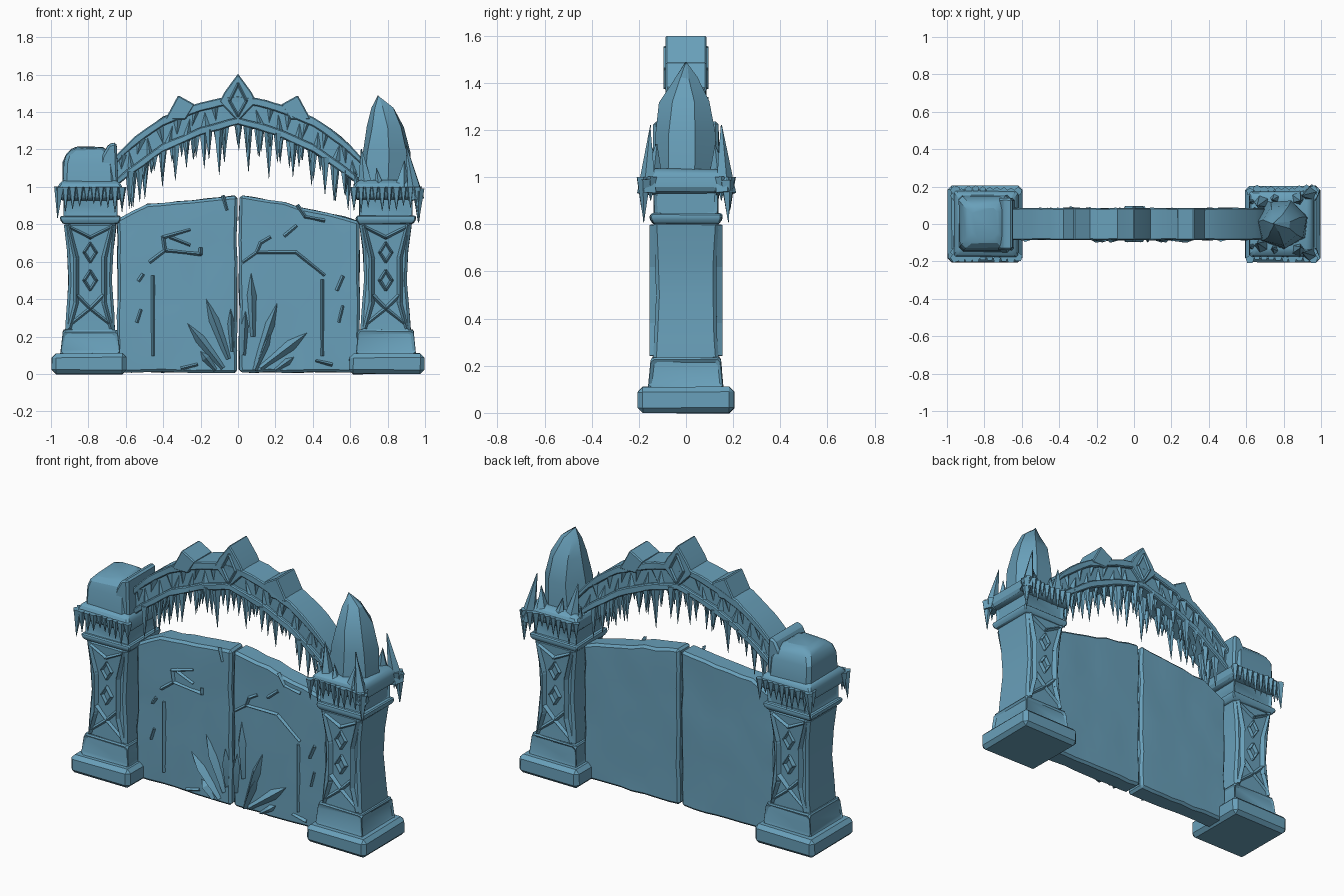
import bpy, bmesh, math, random
from mathutils import Vector, Matrix

random.seed(7)
cube = bpy.data.objects.get("Cube")
if cube:
    bpy.data.objects.remove(cube, do_unlink=True)

ice = bpy.data.materials.new("frosty blue stone")
ice.use_nodes = True
ICE_RGBA = (0.14, 0.35, 0.49, 1)
ice.diffuse_color = ICE_RGBA
for node in ice.node_tree.nodes:
    if node.type == 'BSDF_PRINCIPLED':
        node.inputs["Base Color"].default_value = ICE_RGBA
        node.inputs["Roughness"].default_value = 0.8


def finish(name, bm, bevel=0, jitter=0):
    """Chip the surface, soften sharp edges and turn the bmesh into an object."""
    bmesh.ops.recalc_face_normals(bm, faces=bm.faces)
    for v in bm.verts:
        v.co += Vector(random.uniform(-jitter, jitter) for _ in range(3))
    if bevel:
        sharp = [e for e in bm.edges if len(e.link_faces) == 2 and e.calc_face_angle(0) > 0.6]
        bmesh.ops.bevel(bm, geom=sharp, offset=bevel, segments=1, affect='EDGES',
                        clamp_overlap=True)
    mesh = bpy.data.meshes.new(name)
    bm.to_mesh(mesh)
    bm.free()
    mesh.materials.append(ice)
    mesh.shade_smooth()
    mesh.set_sharp_from_angle(angle=math.radians(25))
    obj = bpy.data.objects.new(name, mesh)
    bpy.context.collection.objects.link(obj)
    return obj


def hull(bm, points):
    verts = [bm.verts.new(p) for p in points]
    res = bmesh.ops.convex_hull(bm, input=verts)
    spare = [g for g in res["geom_interior"] if isinstance(g, bmesh.types.BMVert)]
    bmesh.ops.delete(bm, geom=spare, context='VERTS')


def loft(bm, rings):
    """Skin equal-length rings of points and cap both ends."""
    rows = [[bm.verts.new(p) for p in ring] for ring in rings]
    n = len(rows[0])
    for a, b in zip(rows, rows[1:]):
        for i in range(n):
            j = (i + 1) % n
            bm.faces.new((a[i], a[j], b[j], b[i]))
    bm.faces.new(rows[0])
    bm.faces.new(rows[-1])


def tower(name, cx, sections, bevel=0.012, panel=False, jitter=0.003):
    """Stack of rectangles (z, half width, half depth)."""
    bm = bmesh.new()
    loft(bm, [[(cx + sx * hx, sy * hy, z) for sx, sy in ((-1, -1), (1, -1), (1, 1), (-1, 1))]
              for z, hx, hy in sections])
    bmesh.ops.recalc_face_normals(bm, faces=bm.faces)
    if panel:
        sides = [f for f in bm.faces if abs(f.normal.z) < 0.5]
        bmesh.ops.inset_individual(bm, faces=sides, thickness=0.026, depth=-0.012)
    return finish(name, bm, bevel, jitter)


def spike(bm, base, tip, radius, sides=5):
    base, tip = Vector(base), Vector(tip)
    axis = tip - base
    turn = axis.to_track_quat('Z', 'Y').to_matrix().to_4x4()
    bmesh.ops.create_cone(bm, cap_ends=True, segments=sides, radius1=radius, radius2=0.001,
                          depth=axis.length,
                          matrix=Matrix.Translation((base + tip) / 2) @ turn)


def stroke(bm, path, width, y, depth):
    """Raised ridge along an (x, z) path; depth is signed along y."""
    for a, b in zip(path, path[1:]):
        a, b = Vector(a), Vector(b)
        d = (b - a).normalized()
        n = Vector((-d.y, d.x)) * width
        pts = []
        for p in (a - d * width / 2, b + d * width / 2):
            pts += [((p + n).x, y, (p + n).y), ((p - n).x, y, (p - n).y),
                    (p.x, y + depth, p.y)]
        hull(bm, pts)


def interp(points, x):
    for (x0, z0), (x1, z1) in zip(points, points[1:]):
        if x <= x1:
            return z0 + (z1 - z0) * (x - x0) / (x1 - x0)
    return points[-1][1]


# ---- pillars ----
for label, s in (("right", -1), ("left", 1)):
    cx = 0.79 * s
    tower(label + "_pillar_base", s * 0.795, [(0, .2, .205), (.11, .2, .205)], 0.022)
    tower(label + "_pillar_plinth", cx, [(.1, .165, .165), (.235, .152, .152)], panel=True)
    tower(label + "_pillar_shaft", cx, [(.22, .134, .138), (.32, .128, .135), (.5, .115, .128),
                                        (.66, .122, .132), (.81, .142, .14)], 0.014)
    tower(label + "_pillar_collar", cx, [(.8, .145, .138), (.825, .162, .155), (.845, .158, .15)], 0.006)
    tower(label + "_pillar_neck", cx, [(.83, .145, .138), (.95, .148, .142)], 0.006, True)
    tower(label + "_pillar_cap", cx, [(.93, .16, .155), (.955, .175, .178), (1.01, .172, .175),
                                      (1.035, .14, .14)], 0.01)

    # hourglass frame and diamond ornaments on front and back
    bm = bmesh.new()
    for f in (-1, 1):
        y = f * 0.128
        for m in (-1, 1):
            def at(dx, z):
                return (cx + m * dx, z)
            stroke(bm, [at(.11, .25), at(.075, .38), at(.075, .62), at(.115, .79)], .016, y, f * .026)
            stroke(bm, [at(.1, .78), at(0, .73)], .014, y, f * .024)
            stroke(bm, [at(.1, .27), at(0, .35), at(.07, .42)], .013, y, f * .022)
            for z in (.5, .65):
                stroke(bm, [at(0, z + .05), at(.032, z), at(0, z - .05)], .009, y, f * .02)
    finish(label + "_pillar_carving", bm)

    # frost fringe hanging from the cap
    bm = bmesh.new()
    for f in (-1, 1):
        for i in range(10):
            x = cx + (i / 9 - 0.5) * 0.34
            y = f * random.uniform(.172, .19)
            spike(bm, (x, y, 1.0), (x, y, random.uniform(.86, .92)), random.uniform(.018, .026))
        x = cx + s * 0.165
        for y, z in ((.18, .83), (.15, .9)):
            spike(bm, (x, f * y, 1.0), (x + s * .01, f * y, z), .028)
    finish(label + "_pillar_icicles", bm)

# broken block on the right pillar
tower("broken_block", -0.8, [(1.0, .14, .15), (1.13, .138, .145), (1.19, .11, .12),
                             (1.21, .07, .08)], 0.02, jitter=0.008)
bm = bmesh.new()
hull(bm, [(x, y, z) for y in (-.14, .14)
          for x, z in ((-.76, 1.0), (-.64, 1.0), (-.65, 1.24), (-.69, 1.23), (-.73, 1.16))])
finish("broken_block_slab", bm, 0.012, 0.003)

# big crystal on the left pillar
bm = bmesh.new()
loft(bm, [[(x + rx * math.cos(k * math.tau / 7 + .3), ry * math.sin(k * math.tau / 7 + .3), z)
           for k in range(7)]
          for x, z, rx, ry in ((.79, 1.0, .15, .135), (.795, 1.18, .135, .13), (.79, 1.32, .105, .11),
                               (.775, 1.42, .06, .05), (.748, 1.485, .004, .004))])
finish("crown_crystal", bm, jitter=0.006)

# shards growing around the crystal
bm = bmesh.new()
for f in (-1, 1):
    spike(bm, (.95, f * .165, .93), (.9, f * .15, 1.22), .045)
    spike(bm, (.965, f * .175, .99), (.965, f * .18, .81), .032)
    spike(bm, (.87, f * .14, .97), (.89, f * .125, 1.14), .05)
    spike(bm, (.69, f * .12, .97), (.66, f * .1, 1.2), .05)
    spike(bm, (.76, f * .14, .97), (.74, f * .13, 1.1), .04)
    spike(bm, (.64, f * .12, .95), (.625, f * .12, 1.08), .03)
finish("crown_shards", bm, jitter=0.003)

# ---- arch ----
INNER = [(0, 1.335), (.2, 1.275), (.4, 1.185), (.6, 1.045), (.7, .96)]
OUTER = [(0, 1.49), (.12, 1.47), (.22, 1.445), (.4, 1.375), (.52, 1.295), (.62, 1.205), (.7, 1.11)]


def band(name, low, high, half, bevel):
    """Arch layer between two fractions of the height from inner to outer curve."""
    bm = bmesh.new()
    rings = []
    for i in range(-14, 15):
        x = i / 20
        a, b = interp(INNER, abs(x)), interp(OUTER, abs(x))
        z0, z1 = a + (b - a) * low, a + (b - a) * high
        rings.append([(x, -half, z0), (x, half, z0), (x, half, z1), (x, -half, z1)])
    loft(bm, rings)
    finish(name, bm, bevel, 0.0025)


band("arch_core", .05, .95, .066, 0)
band("arch_lower_rim", 0, .24, .085, .006)
band("arch_upper_rim", .74, 1, .085, .006)

# crest gable and smaller crest stones
for name, outline in (
        ("crest_gable", [(-.1, 1.455), (-.07, 1.51), (0, 1.605), (.07, 1.51), (.1, 1.455), (0, 1.35)]),
        ("crest_stone_right", [(-.39, 1.36), (-.32, 1.49), (-.23, 1.44), (-.28, 1.36)]),
        ("crest_stone_left", [(.39, 1.36), (.32, 1.49), (.23, 1.44), (.28, 1.36)])):
    bm = bmesh.new()
    hull(bm, [(x, y, z) for y in (-.086, .086) for x, z in outline])
    finish(name, bm, 0.006)

# jagged inlay between the rims, and the crest diamond
bm = bmesh.new()
for f in (-1, 1):
    stroke(bm, [(-.045, 1.46), (0, 1.55), (.045, 1.46), (0, 1.38), (-.045, 1.46)], .01, f * .082, f * .014)
    for i in range(26):
        x = -.62 + i * 1.24 / 25
        if abs(x) < 0.08:
            continue
        a, b = interp(INNER, abs(x)), interp(OUTER, abs(x))
        flip = i % 2
        root = a + (b - a) * (.2 if flip else .8)
        tip = a + (b - a) * (.68 if flip else .32)
        w = random.uniform(.02, .034)
        hull(bm, [(x - w, f * .06, root), (x + w, f * .06, root), (x, f * .084, root),
                  (x + random.uniform(-.03, .03), f * .066, tip)])
finish("arch_inlay", bm)

# icicles under the arch
bm = bmesh.new()
for row in (-.062, 0, .062):
    for i in range(21):
        x = -.57 + i * 1.14 / 20 + random.uniform(-.015, .015)
        z = interp(INNER, abs(x)) + .02
        drop = random.choice((.09, .13, .16, .2, .26))
        y = row + random.uniform(-.012, .012)
        spike(bm, (x, y, z), (x + random.uniform(-.006, .006), y, z - drop), .013 + drop * .06)
finish("arch_icicles", bm)

# ---- doors ----
TOPS = {"right": [(-.645, .825), (-.6, .85), (-.5, .905), (-.27, .925), (-.006, .955)],
        "left": [(.006, .955), (.16, .93), (.3, .91), (.33, .89), (.46, .87), (.65, .815)]}
for label, top in TOPS.items():
    bm = bmesh.new()
    bmesh.ops.create_grid(bm, x_segments=8, y_segments=8, size=1)
    x0, x1 = top[0][0], top[-1][0]
    for v in bm.verts:
        u, w = (v.co.x + 1) / 2, (v.co.y + 1) / 2
        x = x0 + (x1 - x0) * u
        v.co = (x, -.062, .008 + (interp(top, x) - .008) * w)
    res = bmesh.ops.extrude_face_region(bm, geom=bm.faces[:])
    back = [g for g in res["geom"] if isinstance(g, bmesh.types.BMVert)]
    bmesh.ops.translate(bm, verts=back, vec=(0, .124, 0))
    finish(label + "_door", bm, 0.014, 0.004)

# cracks and slab edges on the door fronts
bm = bmesh.new()
for path in ([(-.455, .1), (-.455, .52)], [(-.47, .6), (-.39, .66), (-.2, .64), (-.2, .67)],
             [(-.39, .66), (-.4, .73), (-.26, .77)], [(-.36, .73), (-.26, .69)],
             [(.03, .6), (.1, .65), (.31, .65), (.46, .53)], [(.45, .5), (.45, .1)],
             [(.1, .65), (.12, .7), (.17, .73)], [(.25, .74), (.31, .79)],
             [(.32, .9), (.36, .84), (.46, .82)], [(-.08, .95), (-.06, .88)],
             [(.54, .28), (.56, .36)], [(.53, .45), (.56, .52)], [(-.54, .28), (-.52, .34)],
             [(-.53, .5), (-.51, .53)], [(.42, .07), (.5, .05)], [(-.3, .03), (-.22, .05)]):
    stroke(bm, path, .01, -.06, -.016)
finish("door_cracks", bm)

# crystal clusters at the foot of the doors: root, tip, half width
bm = bmesh.new()
for rx, rz, tx, tz, w in ((-.05, .08, -.17, .4, .03), (-.08, .03, -.27, .27, .03),
                          (-.03, .12, -.04, .35, .02), (-.12, .02, -.2, .12, .025),
                          (.03, .1, .04, .34, .022), (.08, .2, .07, .54, .03),
                          (.1, .05, .21, .38, .03), (.12, .03, .37, .22, .032),
                          (.09, .02, .18, .24, .025), (.2, .02, .3, .09, .02)):
    root, tip = Vector((rx, rz)), Vector((tx, tz))
    d = tip - root
    n = Vector((-d.y, d.x)).normalized() * w
    mid = root + d * .65
    hull(bm, [(p.x, y, p.y) for p, y in (
        (root + n * .6, -.055), (root - n * .6, -.055), (mid + n, -.058), (mid - n, -.058),
        (tip, -.064), (root, -.08), (mid, -.1))])
finish("door_crystals", bm)
